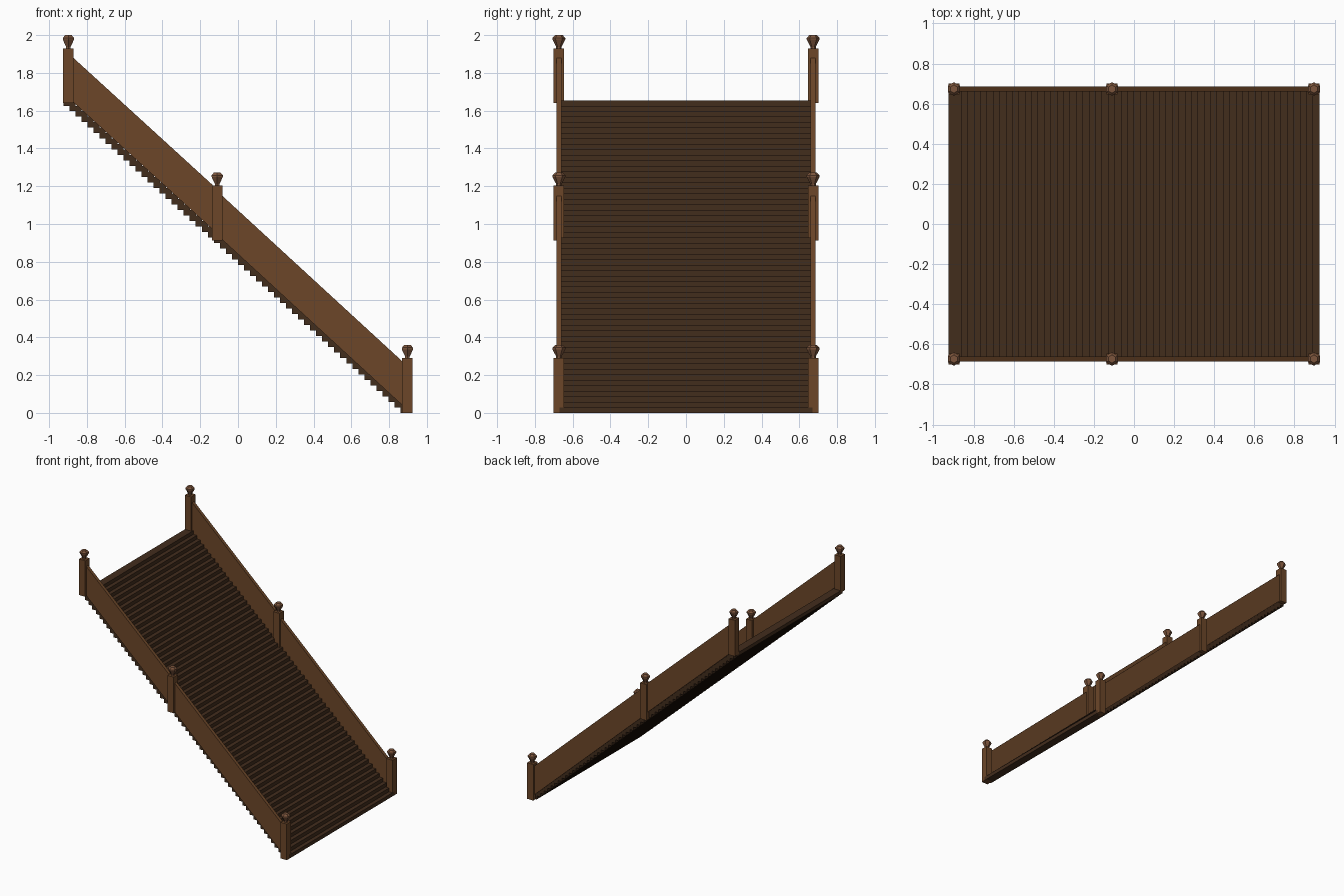
import bpy, bmesh
from math import pi, cos, sin

if "Cube" in bpy.data.objects:
    bpy.data.objects.remove(bpy.data.objects["Cube"])


def material(name, rgb):
    m = bpy.data.materials.new(name)
    m.diffuse_color = (*rgb, 1)
    m.use_nodes = True
    m.node_tree.nodes["Principled BSDF"].inputs["Base Color"].default_value = m.diffuse_color
    return m


WOOD = material("rail_wood", (0.15, 0.062, 0.022))
DARK = material("step_wood", (0.055, 0.026, 0.012))
CAP = material("finial_wood", (0.2, 0.09, 0.045))


def finish(name, bm, mat):
    bmesh.ops.recalc_face_normals(bm, faces=bm.faces)
    me = bpy.data.meshes.new(name)
    bm.to_mesh(me)
    bm.free()
    me.materials.append(mat)
    ob = bpy.data.objects.new(name, me)
    bpy.context.collection.objects.link(ob)
    return ob


def box(name, x0, x1, y0, y1, z0, z1, mat):
    bm = bmesh.new()
    bmesh.ops.create_cube(bm, size=1)
    for v in bm.verts:
        v.co = (x1 if v.co.x > 0 else x0, y1 if v.co.y > 0 else y0,
                z1 if v.co.z > 0 else z0)
    return finish(name, bm, mat)


def finial(name, x, y, z):
    # six-sided gem shape: narrow neck, wide shoulder, flat top
    bm = bmesh.new()
    rings = []
    for r, h in ((0.014, -0.002), (0.014, 0.008), (0.034, 0.046), (0.034, 0.055), (0.020, 0.07)):
        rings.append([bm.verts.new((x + r * sin(k * pi / 3), y + r * cos(k * pi / 3), z + h))
                      for k in range(6)])
    for a, b in zip(rings, rings[1:]):
        for k in range(6):
            n = (k + 1) % 6
            bm.faces.new((a[k], a[n], b[n], b[k]))
    bm.faces.new(rings[0])
    bm.faces.new(rings[-1])
    finish(name, bm, CAP)


def panel(name, x0, x1, y0, y1, top0, top1, height):
    # sloping side board with vertical ends
    bm = bmesh.new()
    outline = ((x0, top0), (x1, top1), (x1, top1 - height), (x0, top0 - height))
    f = bm.faces.new([bm.verts.new((x, y0, z)) for x, z in outline])
    ext = bmesh.ops.extrude_face_region(bm, geom=[f])
    for v in ext["geom"]:
        if isinstance(v, bmesh.types.BMVert):
            v.co.y = y1
    finish(name, bm, WOOD)


# Overlapping treads
N, RUN, RISE = 57, 1.785 / 56, 1.655 / 57
for i in range(N):
    box(f"step_{i + 1}", 0.86 - i * RUN, 0.925 - i * RUN, -0.67, 0.67,
        i * RISE, (i + 1) * RISE, DARK)

# Posts, finials and side boards on both sides
for side, s in (("front", -1), ("back", 1)):
    for level, x, z in (("top", -0.898, 1.64), ("middle", -0.11, 0.913), ("bottom", 0.897, 0.0)):
        y = s * 0.673
        box(f"{side}_{level}_post", x - 0.0275, x + 0.0275, y - 0.0275, y + 0.0275,
            z, z + 0.29, WOOD)
        finial(f"{side}_{level}_finial", x, y, z + 0.29)
    ya, yb = sorted((s * 0.66, s * 0.686))
    panel(f"{side}_upper_panel", -0.872, -0.136, ya, yb, 1.88, 1.208, 0.235)
    panel(f"{side}_lower_panel", -0.084, 0.871, ya, yb, 1.15, 0.272, 0.232)
